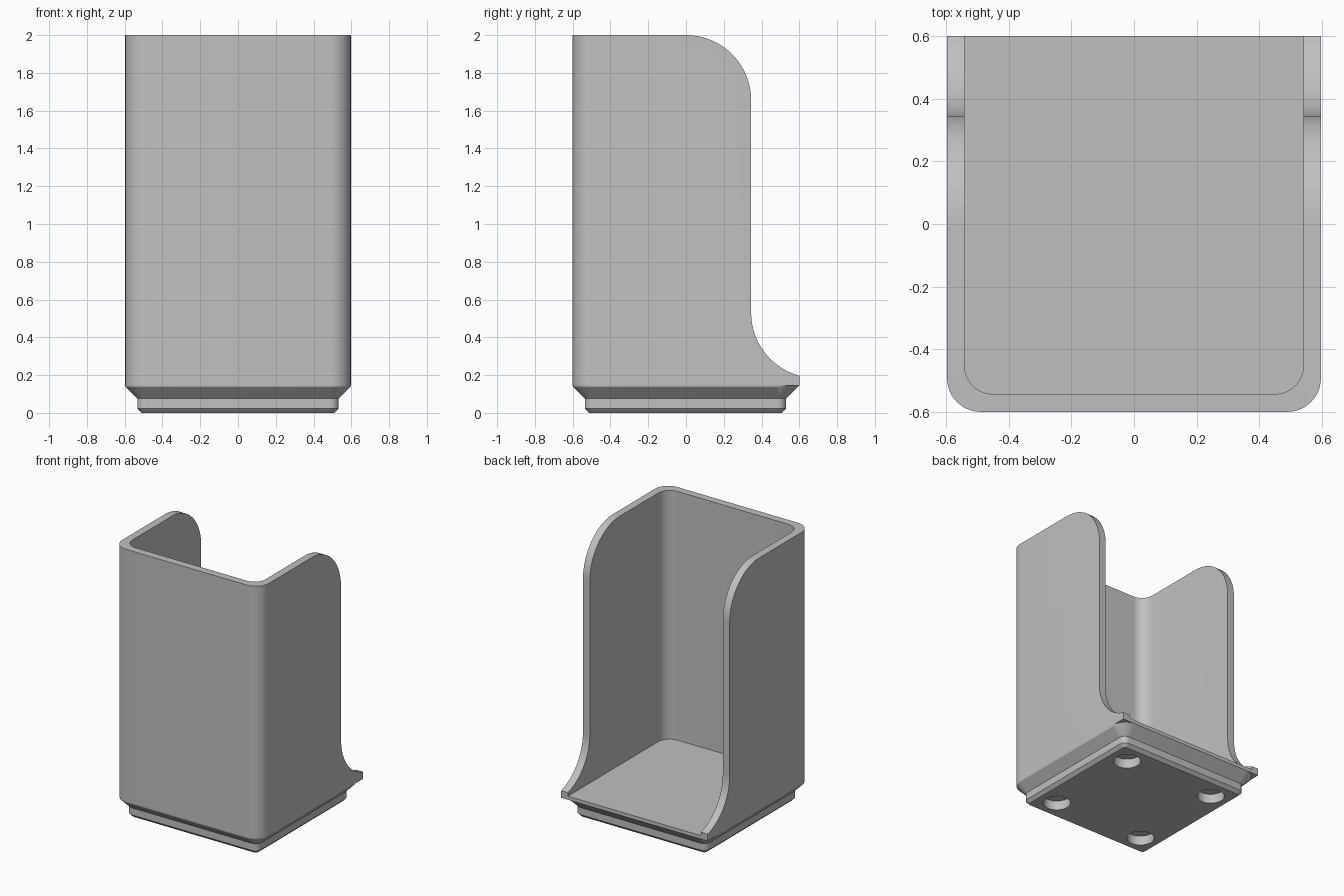
import bpy, bmesh
from math import sin, cos, pi, radians, hypot
from mathutils import Vector

cube = bpy.data.objects.get("Cube")
if cube:
    bpy.data.objects.remove(cube, do_unlink=True)

grey = bpy.data.materials.new("plain grey")
grey.use_nodes = True
colour = (0.53, 0.53, 0.53, 1)
grey.diffuse_color = colour
grey.node_tree.nodes["Principled BSDF"].inputs["Base Color"].default_value = colour

HALF_X, FRONT, BACK = 0.597, -0.6, 0.6
TOP, FLOOR, BODY_Z = 2.0, 0.171, 0.145


def arc(cx, cy, r, start, end, steps=12):
    """Points along an arc, angles in degrees."""
    angles = [radians(start + (end - start) * i / steps) for i in range(steps + 1)]
    return [(cx + r * cos(a), cy + r * sin(a)) for a in angles]


def outline(hx, y0, y1, r_front, r_back=None):
    """Rounded rectangle, counter-clockwise; square at the back if r_back is None."""
    pts = arc(-hx + r_front, y0 + r_front, r_front, 180, 270)
    pts += arc(hx - r_front, y0 + r_front, r_front, 270, 360)
    if r_back is None:
        return pts + [(hx, y1), (-hx, y1)]
    pts += arc(hx - r_back, y1 - r_back, r_back, 0, 90)
    return pts + arc(-hx + r_back, y1 - r_back, r_back, 90, 180)


def loft(name, rings):
    """Solid skinned through rings of 3D points."""
    bm = bmesh.new()
    loops = [[bm.verts.new(p) for p in ring] for ring in rings]
    n = len(loops[0])
    for low, high in zip(loops, loops[1:]):
        for i in range(n):
            j = (i + 1) % n
            bm.faces.new((low[i], low[j], high[j], high[i]))
    bm.faces.new(loops[0][::-1])
    bm.faces.new(loops[-1])
    bmesh.ops.recalc_face_normals(bm, faces=bm.faces)
    mesh = bpy.data.meshes.new(name)
    bm.to_mesh(mesh)
    bm.free()
    mesh.materials.append(grey)
    obj = bpy.data.objects.new(name, mesh)
    bpy.context.collection.objects.link(obj)
    return obj


def at_z(pts, z):
    return [(x, y, z) for x, y in pts]


def activate(obj):
    bpy.ops.object.select_all(action="DESELECT")
    obj.select_set(True)
    bpy.context.view_layer.objects.active = obj


def cut(target, cutter):
    """Subtract the cutter, then discard it."""
    cutter.hide_render = True
    activate(target)
    mod = target.modifiers.new("cut", "BOOLEAN")
    mod.operation, mod.solver, mod.object = "DIFFERENCE", "EXACT", cutter
    bpy.ops.object.modifier_apply(modifier=mod.name)
    bpy.data.objects.remove(cutter, do_unlink=True)


# Open-backed bin: solid block, hollowed out, sides trimmed to a curve
body = outline(HALF_X, FRONT, BACK, 0.107)
holder = loft("bin_body", [at_z(body, BODY_Z), at_z(body, TOP)])
pocket = outline(0.541, -0.543, BACK + 0.2, 0.09)
cut(holder, loft("pocket_cutter", [at_z(pocket, FLOOR), at_z(pocket, TOP + 0.2)]))

R = 0.345
side = arc(0, TOP - R, R, 90, 0, 24) + arc(2 * R, 0.53, R, 180, 270, 24)
side += [(1, 0.185), (1, TOP + 0.2), (0, TOP + 0.2)]
cut(holder, loft("side_cutter", [[(x, y, z) for y, z in side] for x in (-1, 1)]))

# Stepped foot with chamfers; its rim meets the bin
steps = [(0, 0.51, 0.023), (0.023, 0.533, 0.046), (0.075, 0.533, 0.046), (0.137, 0.595, 0.107)]
rings = [at_z(outline(h, -h - 0.003, h - 0.003, r, r), z) for z, h, r in steps]
rings.append(at_z(outline(HALF_X, FRONT, BACK, 0.107, 0.107), BODY_Z))
foot = loft("stepped_foot", rings)

# Four round sockets under the foot
for sx in (-1, 1):
    for sy in (-1, 1):
        ring = arc(sx * 0.371, sy * 0.371 - 0.003, 0.093, 0, 360, 40)[:-1]
        cut(foot, loft("socket_cutter", [at_z(ring, -0.1), at_z(ring, 0.069)]))

for obj in (holder, foot):
    activate(obj)
    bpy.ops.object.shade_smooth_by_angle(angle=radians(25))
